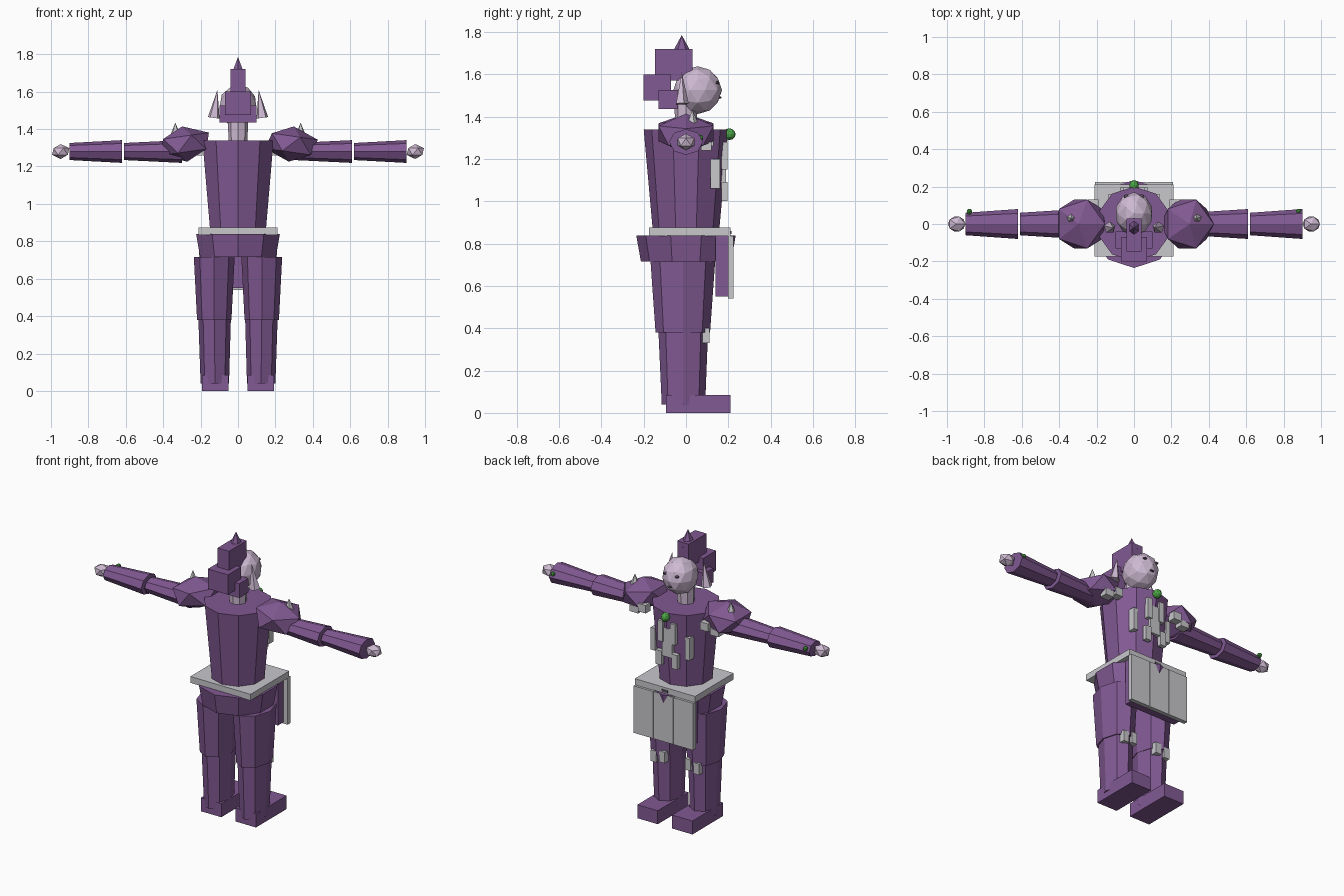
import bpy, bmesh, math
from mathutils import Matrix, Vector, Euler

if "Cube" in bpy.data.objects:
    bpy.data.objects.remove(bpy.data.objects["Cube"])


def material(name, rgb):
    m = bpy.data.materials.new(name)
    m.diffuse_color = (*rgb, 1)
    m.use_nodes = True
    m.node_tree.nodes["Principled BSDF"].inputs["Base Color"].default_value = m.diffuse_color
    return m


PURPLE = material("purple cloth", (0.22, 0.10, 0.29))
SKIN = material("pale lavender", (0.62, 0.49, 0.65))
GREY = material("light grey metal", (0.58, 0.57, 0.60))
GREEN = material("green gem", (0.07, 0.36, 0.06))
DARK = material("dark violet grey", (0.12, 0.09, 0.14))


def finish(name, bm, mat):
    bmesh.ops.recalc_face_normals(bm, faces=bm.faces[:])
    me = bpy.data.meshes.new(name)
    bm.to_mesh(me)
    bm.free()
    me.materials.append(mat)
    ob = bpy.data.objects.new(name, me)
    bpy.context.collection.objects.link(ob)
    return ob


def box(name, mat, x, y, z):
    """Box from (min, max) ranges."""
    bm = bmesh.new()
    bmesh.ops.create_cube(bm, size=1)
    for v in bm.verts:
        v.co = Vector([(r[0] + r[1]) / 2 + c * (r[1] - r[0])
                       for c, r in zip(v.co, (x, y, z))])
    return finish(name, bm, mat)


def tube(name, mat, p0, p1, r0, r1, sides, squash=(1, 1), turn=0):
    """Tapered prism from p0 to p1; squash scales its two cross axes."""
    p0, p1 = Vector(p0), Vector(p1)
    d = p1 - p0
    bm = bmesh.new()
    bmesh.ops.create_cone(bm, cap_ends=True, segments=sides, radius1=r0,
                          radius2=r1, depth=d.length)
    if abs(d.x) > abs(d.z):     # lie along x: cross axes become z and y
        rot = Matrix.Rotation(math.pi / 2 * (1 if d.x > 0 else -1), 4, 'Y')
    else:
        rot = Vector((0, 0, 1)).rotation_difference(d).to_matrix().to_4x4()
    bm.transform(Matrix.Translation((p0 + p1) / 2) @ rot
                 @ Matrix.Diagonal((squash[0], squash[1], 1, 1))
                 @ Matrix.Rotation(turn, 4, 'Z'))
    bmesh.ops.remove_doubles(bm, verts=bm.verts[:], dist=1e-5)
    return finish(name, bm, mat)


def ball(name, mat, centre, radii, detail=1, tilt=(0, 0, 0)):
    bm = bmesh.new()
    bmesh.ops.create_icosphere(bm, subdivisions=detail, radius=1)
    bm.transform(Matrix.Translation(centre)
                 @ Euler(tilt).to_matrix().to_4x4()
                 @ Matrix.Diagonal((*radii, 1)))
    return finish(name, bm, mat)


def span(s, a, b):
    return tuple(sorted((s * a, s * b)))


# Torso, hips and belt
tube("torso", PURPLE, (0, 0, 0.84), (0, 0, 1.34), 0.155, 0.2, 10)
tube("hips", PURPLE, (0, 0, 0.715), (0, 0, 0.838), 0.213, 0.235, 10)
box("belt", GREY, (-0.21, 0.21), (-0.175, 0.21), (0.835, 0.875))
box("belt_buckle", DARK, (-0.02, 0.02), (0.207, 0.214), (0.845, 0.86))

# Apron: cloth backing with three hanging plates
box("apron_backing", PURPLE, (-0.18, 0.18), (0.14, 0.2), (0.55, 0.835))
for i, n in enumerate(("right", "middle", "left")):
    x = -0.14 + i * 0.14
    box("apron_plate_" + n, GREY, (x - 0.068, x + 0.068), (0.198, 0.225),
        (0.54, 0.836))

# Neck and head
tube("neck", SKIN, (0, 0, 1.33), (0, 0, 1.46), 0.05, 0.055, 8)
ball("head", SKIN, (0, 0.055, 1.525), (0.102, 0.115, 0.113), 2)
ball("mouth", DARK, (0, 0.16, 1.49), (0.018, 0.008, 0.006))

# Stacked hair blocks and topknot
box("hair_top", PURPLE, (-0.04, 0.04), (-0.147, 0.03), (1.57, 1.72))
box("hair_back", PURPLE, (-0.07, 0.07), (-0.2, -0.07), (1.475, 1.60))
box("hair_lower", PURPLE, (-0.1, 0.1), (-0.13, -0.04), (1.435, 1.525))
tube("topknot", PURPLE, (0, -0.02, 1.69), (0, -0.02, 1.785), 0.052, 0, 6, (0.8, 1))

# Chest ornament
box("chest_plate", GREY, (-0.035, 0.035), (0.165, 0.19), (1.06, 1.24))
ball("chest_gem", GREEN, (0, 0.205, 1.317), (0.026, 0.03, 0.028), 2)

for s, side in ((-1, "left"), (1, "right")):
    # Face details
    ball("eye_" + side, DARK, (s * 0.042, 0.148, 1.56), (0.014, 0.012, 0.009))
    tube("ear_" + side, SKIN, (s * 0.13, -0.02, 1.46), (s * 0.11, -0.02, 1.61),
         0.033, 0, 5)

    # Shoulder, with spike and strap plates
    ball("shoulder_" + side, PURPLE, (s * 0.285, 0, 1.32), (0.153, 0.153, 0.095),
         1, (0, s * 0.14, 0))
    tube("shoulder_spike_" + side, GREY, (s * 0.335, 0.03, 1.37),
         (s * 0.335, 0.03, 1.435), 0.027, 0, 5)
    box("strap_plate_inner_" + side, GREY, span(s, 0.19, 0.245), (0.08, 0.13),
        (1.26, 1.31))
    box("strap_plate_outer_" + side, GREY, span(s, 0.25, 0.31), (0.07, 0.12),
        (1.24, 1.28))

    # Arm segments both flare toward +x
    for n, a, b in (("upper_arm_", 0.30, 0.61), ("forearm_", 0.62, 0.9)):
        x0, x1 = span(s, a, b)
        tube(n + side, PURPLE, (x0, 0, 1.28), (x1, 0, 1.28), 0.06, 0.08, 8,
             (0.76, 1))
    ball("hand_" + side, SKIN, (s * 0.948, 0, 1.28), (0.052, 0.046, 0.04), 1)
    ball("wrist_gem_" + side, GREEN, (s * 0.88, 0.066, 1.3), (0.016, 0.018, 0.016))

    # Chest bars beside the centre plate
    box("chest_bar_upper_" + side, GREY, span(s, 0.025, 0.06), (0.168, 0.196),
        (1.15, 1.28))
    box("chest_bar_lower_" + side, GREY, span(s, 0.035, 0.075), (0.168, 0.196),
        (1.0, 1.09))
    box("chest_strip_" + side, GREY, span(s, 0.105, 0.135), (0.115, 0.16),
        (1.06, 1.2))

    # Leg, knee plates and foot
    tube("thigh_" + side, PURPLE, (s * 0.127, -0.015, 0.38),
         (s * 0.127, -0.015, 0.715), 0.092, 0.109, 8, (1, 1.4))
    tube("shin_" + side, PURPLE, (s * 0.124, -0.012, 0.04),
         (s * 0.125, -0.013, 0.39), 0.076, 0.087, 8, (1, 1.35))
    for n, a, lo in (("inner", 0.09, 0.34), ("outer", 0.15, 0.33)):
        box(f"knee_plate_{n}_{side}", GREY, span(s, a - 0.02, a + 0.02),
            (0.07, 0.112), (lo, lo + 0.07))
    box("foot_" + side, PURPLE, span(s, 0.05, 0.192), (-0.095, 0.21), (0, 0.085))
